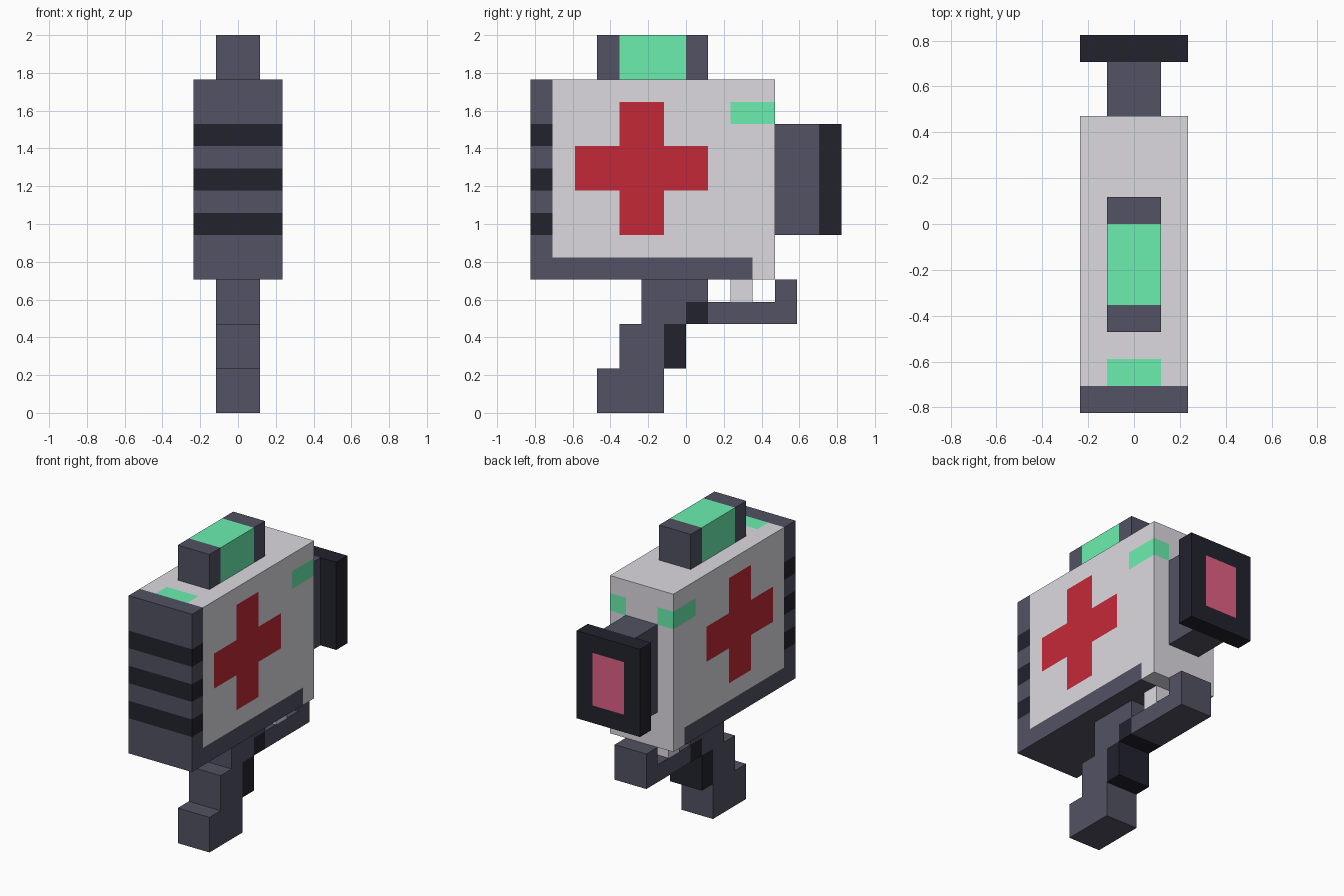
import bpy, bmesh, math
from mathutils import Vector

if "Cube" in bpy.data.objects:
    bpy.data.objects.remove(bpy.data.objects["Cube"])

U = 2 / 17  # edge length of one block

COLOURS = {
    "white": (0.72, 0.70, 0.74), "grey": (0.085, 0.085, 0.125),
    "black": (0.016, 0.016, 0.027), "red": (0.55, 0.022, 0.04),
    "green": (0.15, 0.86, 0.43), "pink": (0.75, 0.12, 0.23),
}
MATS = {}
for name, rgb in COLOURS.items():
    MATS[name] = bpy.data.materials.new(name)
    MATS[name].diffuse_color = (*rgb, 1)

cells = {}    # block position -> part name
colour = {}   # part name -> colour name


def fill(part, col, x, y, z):
    """Fill a box of blocks; later parts are inlaid into earlier ones."""
    colour[part] = col
    for i in range(*x):
        for j in range(*y):
            for k in range(*z):
                cells[i, j, k] = part


WIDE, SLIM = (-2, 2), (-1, 1)
SIDES = ((-2, -1), (1, 2))

# main case and its lower rail
fill("case", "white", WIDE, (-6, 4), (6, 15))
fill("bottom_rail", "grey", WIDE, (-6, 3), (6, 7))

# front grille with dark slots
fill("front_grille", "grey", WIDE, (-7, -6), (6, 15))
for z in (8, 10, 12):
    fill("grille_slots", "black", WIDE, (-7, -6), (z, z + 1))

# inlaid side crosses and corner lights
for x in SIDES:
    fill("side_cross", "red", x, (-5, 1), (10, 12))
    fill("side_cross", "red", x, (-3, -1), (8, 14))
    fill("corner_light", "green", x, (2, 4), (13, 14))
fill("top_light", "green", SLIM, (-6, -5), (14, 15))

# canister on top with its two clamps
fill("canister_clamps", "grey", SLIM, (-4, 1), (15, 17))
fill("canister", "green", SLIM, (-3, 0), (15, 17))

# rear neck, screen frame and screen
fill("rear_neck", "grey", SLIM, (4, 6), (8, 13))
fill("screen_frame", "black", WIDE, (6, 7), (8, 13))
fill("screen", "pink", SLIM, (6, 7), (9, 12))

# trigger and guard
fill("trigger", "white", SLIM, (2, 3), (5, 6))
fill("trigger_guard", "grey", SLIM, (0, 5), (4, 5))
fill("trigger_guard", "grey", SLIM, (4, 5), (5, 6))

# stepped grip with dark inserts
fill("grip", "grey", SLIM, (-1, 1), (5, 6))
fill("grip", "grey", SLIM, (-2, 0), (4, 6))
fill("grip", "grey", SLIM, (-3, 0), (2, 4))
fill("grip", "grey", SLIM, (-4, -1), (0, 2))
fill("grip_inserts", "black", SLIM, (-1, 0), (2, 4))
fill("grip_inserts", "black", SLIM, (0, 1), (4, 5))


def build(part):
    """Make the outer skin of one part, leaving out faces hidden by neighbours."""
    bm = bmesh.new()
    for cell in [c for c, p in cells.items() if p == part]:
        for axis in range(3):
            for sign in (-1, 1):
                d = Vector((0, 0, 0))
                d[axis] = sign
                near = tuple(int(a + b) for a, b in zip(cell, d))
                if near in cells:
                    continue
                u = Vector((0, 0, 0))
                u[(axis + 1) % 3] = 0.5
                v = d.cross(u)
                c = Vector(cell) + Vector((0.5, 0.5, 0.5)) + d * 0.5
                corners = (c - u - v, c + u - v, c + u + v, c - u + v)
                bm.faces.new([bm.verts.new(p * U) for p in corners])
    bmesh.ops.remove_doubles(bm, verts=bm.verts, dist=1e-4)
    bmesh.ops.dissolve_limit(bm, angle_limit=math.radians(1),
                             verts=bm.verts, edges=bm.edges)
    mesh = bpy.data.meshes.new(part)
    bm.to_mesh(mesh)
    bm.free()
    mesh.materials.append(MATS[colour[part]])
    bpy.context.collection.objects.link(bpy.data.objects.new(part, mesh))


for part in colour:
    build(part)

for m in bpy.data.materials:
    if m.users and not m.is_grease_pencil:
        m.use_nodes = True
        m.node_tree.nodes["Principled BSDF"].inputs["Base Color"].default_value = m.diffuse_color
